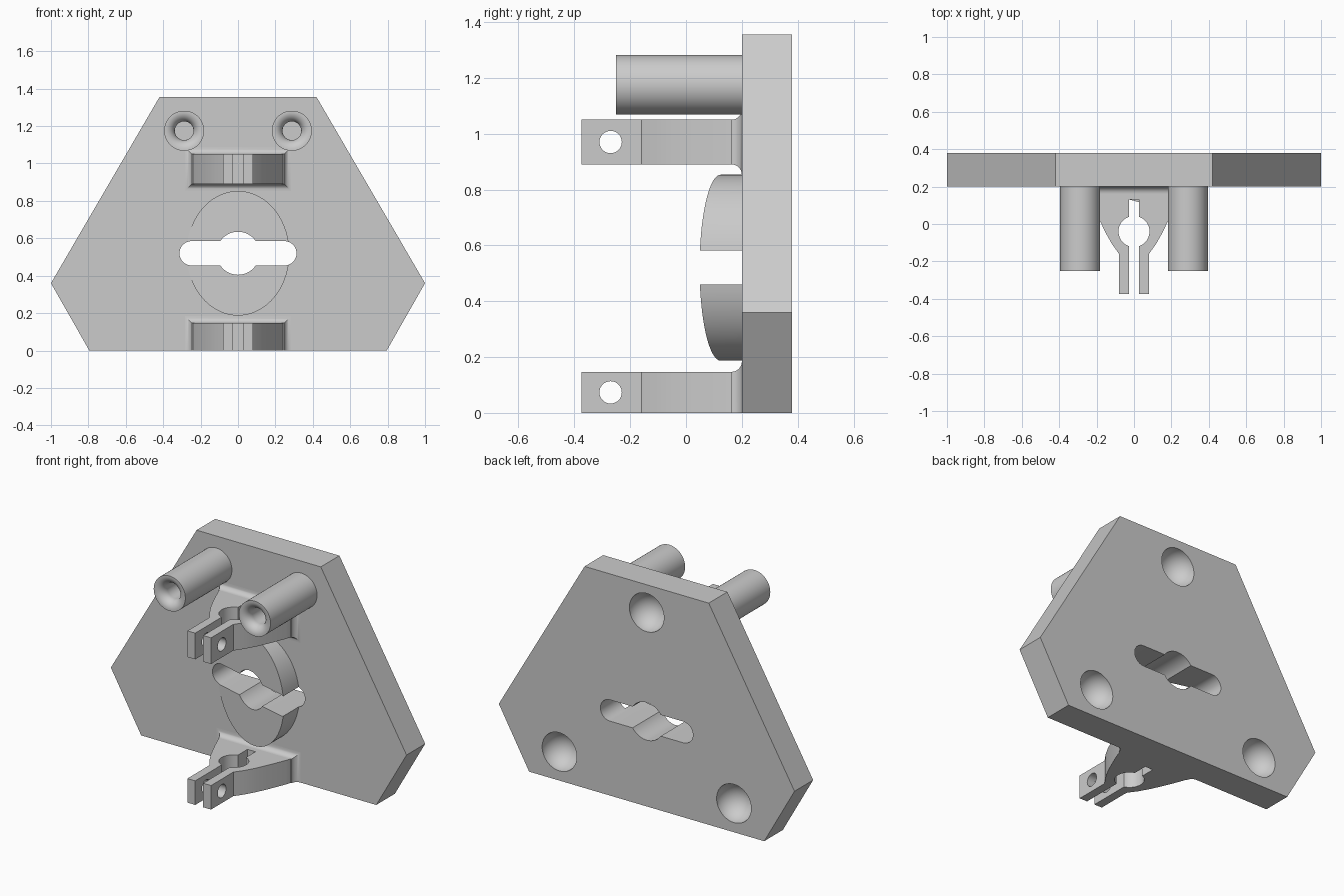
import bpy, bmesh, math
from mathutils import Matrix

if "Cube" in bpy.data.objects:
    bpy.data.objects.remove(bpy.data.objects["Cube"])

grey = bpy.data.materials.new("grey plastic")
grey.diffuse_color = (0.6, 0.6, 0.6, 1)
grey.use_nodes = True
grey.node_tree.nodes["Principled BSDF"].inputs["Base Color"].default_value = grey.diffuse_color
FACE = 0.2   # y of the plate's front surface
BACK = 0.38  # y of the plate's back surface


def finish(bm, name):
    bmesh.ops.recalc_face_normals(bm, faces=bm.faces)
    me = bpy.data.meshes.new(name)
    bm.to_mesh(me)
    bm.free()
    me.materials.append(grey)
    ob = bpy.data.objects.new(name, me)
    bpy.context.collection.objects.link(ob)
    return ob


def loft(name, rings):
    """Skin a list of equal-length point rings and cap both ends."""
    bm = bmesh.new()
    vs = [[bm.verts.new(p) for p in r] for r in rings]
    n = len(rings[0])
    for a, b in zip(vs, vs[1:]):
        for i in range(n):
            j = (i + 1) % n
            bm.faces.new((a[i], a[j], b[j], b[i]))
    bm.faces.new(vs[0])
    bm.faces.new(vs[-1][::-1])
    return finish(bm, name)


def prism_y(name, pts, y0, y1):
    return loft(name, [[(x, y, z) for x, z in pts] for y in (y0, y1)])


def arc(cx, cy, r, a0, a1, n):
    return [(cx + r * math.cos(math.radians(a0 + (a1 - a0) * i / n)),
             cy + r * math.sin(math.radians(a0 + (a1 - a0) * i / n))) for i in range(n + 1)]


def cut(ob, *cutters):
    for c in cutters:
        c.hide_render = True
        c.hide_set(True)
        m = ob.modifiers.new("cut", 'BOOLEAN')
        m.operation, m.solver, m.object = 'DIFFERENCE', 'EXACT', c


def smooth(ob, angle=30):
    """Apply the cuts and shade smooth between sharp edges."""
    bpy.ops.object.select_all(action='DESELECT')
    bpy.context.view_layer.objects.active = ob
    ob.select_set(True)
    for m in list(ob.modifiers):
        bpy.ops.object.modifier_apply(modifier=m.name)
    bpy.ops.object.shade_smooth_by_angle(angle=math.radians(angle))


# Cutter: slot with a round centre hole
a = math.degrees(math.asin(0.065 / 0.115))
slot_pts = (arc(0.248, 0.52, 0.065, -90, 90, 20) + arc(0, 0.52, 0.115, a, 180 - a, 20)
            + arc(-0.248, 0.52, 0.065, 90, 270, 20) + arc(0, 0.52, 0.115, 180 + a, 360 - a, 20))
slot = prism_y("slot_cutter", slot_pts, -0.2, 0.6)

# Plate with slot and three round sockets in the back
plate = prism_y("plate", [(-0.795, 0), (0.795, 0), (1, 0.36), (0.42, 1.355),
                          (-0.42, 1.355), (-1, 0.36)], FACE, BACK)
sockets = []
for x, z in ((0, 1.185), (-0.59, 0.176), (0.59, 0.176)):
    bm = bmesh.new()
    bmesh.ops.create_uvsphere(bm, u_segments=40, v_segments=24, radius=0.117,
                              matrix=Matrix.Translation((x, BACK, z)))
    sockets.append(finish(bm, "socket_cutter"))
cut(plate, slot, *sockets)
smooth(plate)

# Slanted oval boss around the slot
oval = [(0.275 * x, 0.52 + 0.333 * z) for x, z in arc(0, 0, 1, 0, 360, 72)[:-1]]
boss = loft("slanted_boss", [[(x, 0.124 - 0.274 * x, z) for x, z in oval],
                             [(x, FACE + 0.01, z) for x, z in oval]])
cut(boss, slot)
smooth(boss)

# Tubes with a rounded mouth and a blind bore
tube_profile = ([(0.107, FACE + 0.01), (0.107, -0.25)]
                + arc(0.102, -0.198, 0.052, -90, -180, 10) + [(0.05, 0.1)])
for side, sx in (("left", -1), ("right", 1)):
    rings = [[(sx * 0.288 + px, y, 1.175 + pz) for px, pz in arc(0, 0, r, 0, 360, 48)[:-1]]
             for r, y in tube_profile]
    smooth(loft(side + "_tube", rings), 35)

# Clamp outline, seen from above: one half, then mirrored
s = 0.027
b = math.degrees(math.asin(s / 0.083))
outer = [(s, -0.375), (0.08, -0.375), (0.08, -0.16), (0.119, -0.105), (0.153, -0.045),
         (0.181, 0.015), (0.207, 0.075), (0.231, 0.135), (0.25, 0.19), (0.25, FACE + 0.01)]
inner = [(s, 0.13)] + arc(0, -0.04, 0.083, 90 - b, -90 + b, 20)
outline = (outer + [(-x, y) for x, y in outer[::-1]]
           + [(-x, y) for x, y in inner[::-1]])
outline += inner
# Walk order: right outside, left outside, left keyhole, right keyhole
for name, z0, z1 in (("lower_clamp", 0, 0.147), ("upper_clamp", 0.89, 1.05)):
    clamp = loft(name, [[(x, y, z) for x, y in outline] for z in (z0, z1)])
    zc = (z0 + z1) / 2
    bolt = loft("bolt_cutter", [[(x, y, z) for y, z in arc(-0.27, zc, 0.04, 0, 360, 32)[:-1]]
                                for x in (-0.2, 0.2)])
    cut(clamp, bolt)
    smooth(clamp)
    # Concave flare where the clamp meets the plate
    R = 0.037
    rings = []
    for i in range(9):
        t = math.radians(90 * i / 8)
        e, y = R * (1 - math.cos(t)), FACE - R + R * math.sin(t)
        lo = z0 - e if z0 > 0 else 0
        w = 0.247 + e
        rings.append([(-w, y, lo), (w, y, lo), (w, y, z1 + e), (-w, y, z1 + e)])
    rings.append([(x, FACE + 0.01, z) for x, y, z in rings[-1]])
    smooth(loft(name + "_flare", rings))
